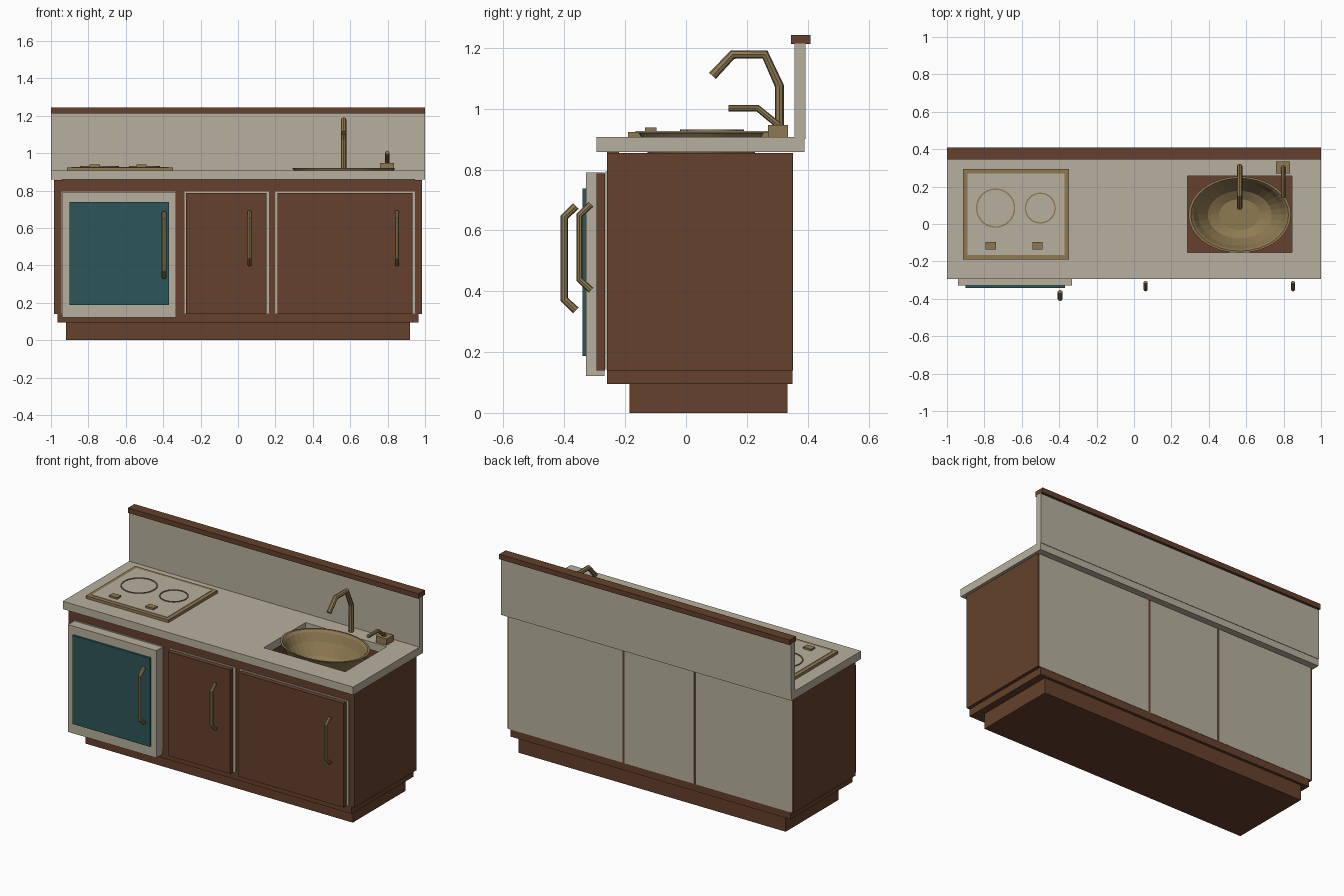
import bpy, bmesh, math

cube = bpy.data.objects.get("Cube")
if cube:
    bpy.data.objects.remove(cube, do_unlink=True)


def material(name, rgb):
    m = bpy.data.materials.new(name)
    m.use_nodes = True
    m.diffuse_color = (*rgb, 1)
    m.node_tree.nodes["Principled BSDF"].inputs["Base Color"].default_value = (*rgb, 1)
    return m


WOOD = material("brown_wood", (0.13, 0.053, 0.025))
CREAM = material("cream_laminate", (0.474, 0.434, 0.342))
TEAL = material("dark_teal", (0.026, 0.093, 0.1))
BRONZE = material("bronze", (0.275, 0.195, 0.085))


def add_object(name, bm, mat):
    bmesh.ops.recalc_face_normals(bm, faces=bm.faces)
    mesh = bpy.data.meshes.new(name)
    bm.to_mesh(mesh)
    bm.free()
    mesh.materials.append(mat)
    obj = bpy.data.objects.new(name, mesh)
    bpy.context.collection.objects.link(obj)
    return obj


def box(name, mat, x, y, z):
    """Box from (min, max) ranges."""
    bm = bmesh.new()
    bmesh.ops.create_cube(bm, size=1)
    for v in bm.verts:
        v.co = [(a + b) / 2 + c * (b - a) for c, (a, b) in zip(v.co, (x, y, z))]
    return add_object(name, bm, mat)


def frame(name, mat, outer, inner, z):
    """Flat slab with a rectangular hole; outer and inner are x0, x1, y0, y1."""
    bm = bmesh.new()
    loops = []
    for r in (outer, inner):
        for h in z:
            corners = ((r[0], r[2]), (r[1], r[2]), (r[1], r[3]), (r[0], r[3]))
            loops.append([bm.verts.new((px, py, h)) for px, py in corners])
    ob, ot, ib, it = loops
    for a, b in ((ob, ot), (ot, it), (it, ib), (ib, ob)):
        for i in range(4):
            j = (i + 1) % 4
            bm.faces.new((a[i], a[j], b[j], b[i]))
    return add_object(name, bm, mat)


def tube(name, x, path, radius):
    """Faceted pipe following (y, z) points at a fixed x."""
    curve = bpy.data.curves.new(name, "CURVE")
    curve.dimensions = "3D"
    curve.bevel_depth = radius
    curve.bevel_resolution = 2
    curve.use_fill_caps = True
    spline = curve.splines.new("POLY")
    spline.points.add(len(path) - 1)
    spline.use_smooth = False
    for p, (y, z) in zip(spline.points, path):
        p.co = (x, y, z, 1)
    curve.materials.append(BRONZE)
    obj = bpy.data.objects.new(name, curve)
    bpy.context.collection.objects.link(obj)
    bpy.ops.object.select_all(action="DESELECT")
    obj.select_set(True)
    bpy.context.view_layer.objects.active = obj
    bpy.ops.object.convert(target="MESH")


def lathe(name, mat, centre, size, profile, segments=32, closed=False):
    """Elliptical sweep of (radius, z) points; size is the x and y scale."""
    bm = bmesh.new()
    rings = []
    for r, z in profile:
        rings.append([bm.verts.new((centre[0] + size[0] * r * math.cos(t),
                                    centre[1] + size[1] * r * math.sin(t), z))
                      for t in (2 * math.pi * i / segments for i in range(segments))])
    pairs = list(zip(rings, rings[1:]))
    if closed:
        pairs.append((rings[-1], rings[0]))
    else:
        bm.faces.new(rings[0])
        bm.faces.new(rings[-1])
    for a, b in pairs:
        for i in range(segments):
            j = (i + 1) % segments
            bm.faces.new((a[i], a[j], b[j], b[i]))
    return add_object(name, bm, mat)


# Cabinet carcass
box("plinth", WOOD, (-0.92, 0.92), (-0.185, 0.333), (0, 0.095))
box("cabinet_floor", WOOD, (-0.965, 0.965), (-0.26, 0.35), (0.095, 0.14))
for side, s in (("left", 1), ("right", -1)):
    box(side + "_side_panel", WOOD, sorted((s * 0.945, s * 0.985)), (-0.26, 0.35), (0.14, 0.855))
box("cabinet_front", WOOD, (-0.945, 0.945), (-0.26, -0.22), (0.14, 0.86))
box("cabinet_back", WOOD, (-0.945, 0.945), (0.32, 0.35), (0.14, 0.855))
for i, x in enumerate((-0.31, 0.183)):
    box(f"divider_{i + 1}", WOOD, (x - 0.018, x + 0.018), (-0.22, 0.32), (0.14, 0.855))

# Cream back panels and door linings
for i, x in enumerate(((-0.975, -0.315), (-0.302, 0.176), (0.192, 0.975))):
    box(f"back_panel_{i + 1}", CREAM, x, (0.345, 0.352), (0.14, 0.855))
for i, x in enumerate(((-0.945, -0.335), (-0.285, 0.167), (0.198, 0.945))):
    box(f"door_lining_{i + 1}", CREAM, x, (-0.264, -0.255), (0.142, 0.794))

# Doors
box("middle_door", WOOD, (-0.277, 0.152), (-0.295, -0.266), (0.14, 0.787))
box("left_door", WOOD, (0.21, 0.934), (-0.295, -0.266), (0.14, 0.787))
box("fridge_door", CREAM, (-0.94, -0.332), (-0.328, -0.268), (0.122, 0.79))
box("fridge_door_panel", TEAL, (-0.902, -0.368), (-0.341, -0.327), (0.187, 0.738))


# Door handles
def handle(name, x, y, z0, z1, radius):
    tube(name, x, ((y, z0), (y - 0.038, z0 + 0.036), (y - 0.038, z1 - 0.036), (y, z1)), radius)


handle("fridge_handle", -0.395, -0.362, 0.337, 0.68, 0.013)
handle("middle_door_handle", 0.062, -0.312, 0.403, 0.686, 0.011)
handle("left_door_handle", 0.85, -0.312, 0.403, 0.686, 0.011)

# Worktop with sink opening, splashback and cap
frame("worktop", CREAM, (-1, 1, -0.295, 0.39), (0.285, 0.845, -0.153, 0.257), (0.858, 0.907))
box("splashback", CREAM, (-1, 1), (0.357, 0.393), (0.9, 1.214))
box("splashback_cap", WOOD, (-1, 1), (0.346, 0.409), (1.212, 1.243))

# Sink bowl: outer skin up to the rim, then down the inside
lathe("sink_bowl", BRONZE, (0.565, 0.05), (0.275, 0.205),
      ((0.42, 0.745), (0.66, 0.775), (0.85, 0.85), (0.96, 0.905), (1, 0.92), (0.95, 0.92),
       (0.9, 0.905), (0.81, 0.855), (0.62, 0.785), (0.4, 0.757)))

# Tap and mixer lever
tube("tap_spout", 0.565, ((0.307, 0.9), (0.307, 1.075), (0.26, 1.178), (0.153, 1.178), (0.087, 1.108)), 0.015)
box("mixer_base", BRONZE, (0.76, 0.835), (0.27, 0.335), (0.9, 0.946))
tube("mixer_lever", 0.798, ((0.305, 0.945), (0.235, 1.002), (0.14, 1.002)), 0.011)

# Hob with two rings and two controls
frame("hob_rim", BRONZE, (-0.915, -0.347, -0.19, 0.295), (-0.891, -0.371, -0.166, 0.271), (0.9, 0.924))
box("hob_plate", CREAM, (-0.891, -0.371), (-0.166, 0.271), (0.9, 0.927))
for name, x, r in (("large", -0.74, 0.105), ("small", -0.501, 0.083)):
    lathe(name + "_hob_ring", BRONZE, (x, 0.085), (1, 1),
          ((r, 0.92), (r, 0.931), (r - 0.007, 0.931), (r - 0.007, 0.92)), closed=True)
for i, x in enumerate((-0.766, -0.516)):
    box(f"hob_control_{i + 1}", BRONZE, (x - 0.028, x + 0.028), (-0.135, -0.097), (0.92, 0.938))
